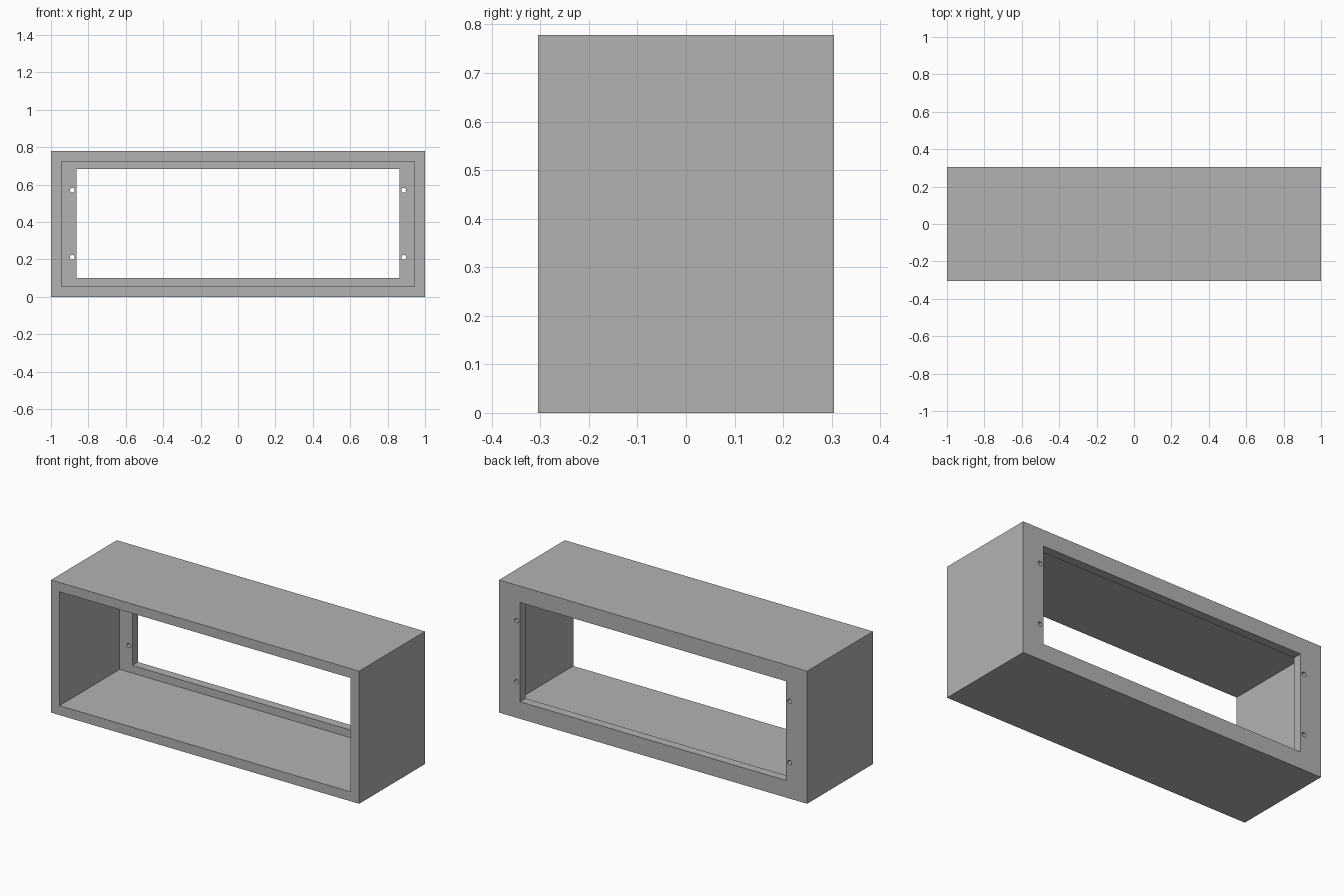
import bpy
import math

cube = bpy.data.objects.get("Cube")
if cube:
    bpy.data.objects.remove(cube, do_unlink=True)

WIDTH, DEPTH, HEIGHT = 2.0, 0.61, 0.778
WALL = 0.055
LIP = 0.052
HOLE_RADIUS = 0.013
MID = HEIGHT / 2
BACK = DEPTH / 2

grey = bpy.data.materials.new("plain_grey")
grey.use_nodes = True
grey.diffuse_color = (0.45, 0.45, 0.45, 1)
grey.node_tree.nodes["Principled BSDF"].inputs["Base Color"].default_value = (0.45, 0.45, 0.45, 1)


def box(name, size, location):
    bpy.ops.mesh.primitive_cube_add(size=1, location=location)
    obj = bpy.context.object
    obj.name = name
    obj.scale = size
    bpy.ops.object.transform_apply(location=True, rotation=False, scale=True)
    return obj


def cut(target, cutter):
    """Subtract the cutter from the target, then discard the cutter."""
    cutter.hide_render = True
    mod = target.modifiers.new("cut", "BOOLEAN")
    mod.operation = "DIFFERENCE"
    mod.solver = "EXACT"
    mod.object = cutter
    bpy.context.view_layer.objects.active = target
    bpy.ops.object.modifier_apply(modifier=mod.name)
    bpy.data.objects.remove(cutter, do_unlink=True)


# Outer shell
frame = box("box_frame", (WIDTH, DEPTH, HEIGHT), (0, 0, MID))
frame.data.materials.append(grey)

# Deep cavity from the front, leaving a lip at the back
front, floor = -BACK - 0.1, BACK - LIP
cut(frame, box("cavity_cutter", (WIDTH - 2 * WALL, floor - front, HEIGHT - 2 * WALL),
               (0, (front + floor) / 2, MID)))

# Window through the back lip
cut(frame, box("window_cutter", (1.726, 0.3, 0.582), (0, BACK, 0.391)))

# Four screw holes in the lip
for x in (-0.886, 0.886):
    for z in (0.211, 0.57):
        bpy.ops.mesh.primitive_cylinder_add(vertices=24, radius=HOLE_RADIUS, depth=0.3,
                                            location=(x, BACK, z),
                                            rotation=(math.pi / 2, 0, 0))
        cut(frame, bpy.context.object)

# Smooth hole walls, sharp box edges
bpy.ops.object.select_all(action="DESELECT")
frame.select_set(True)
bpy.context.view_layer.objects.active = frame
bpy.ops.object.shade_smooth_by_angle(angle=math.radians(30))
